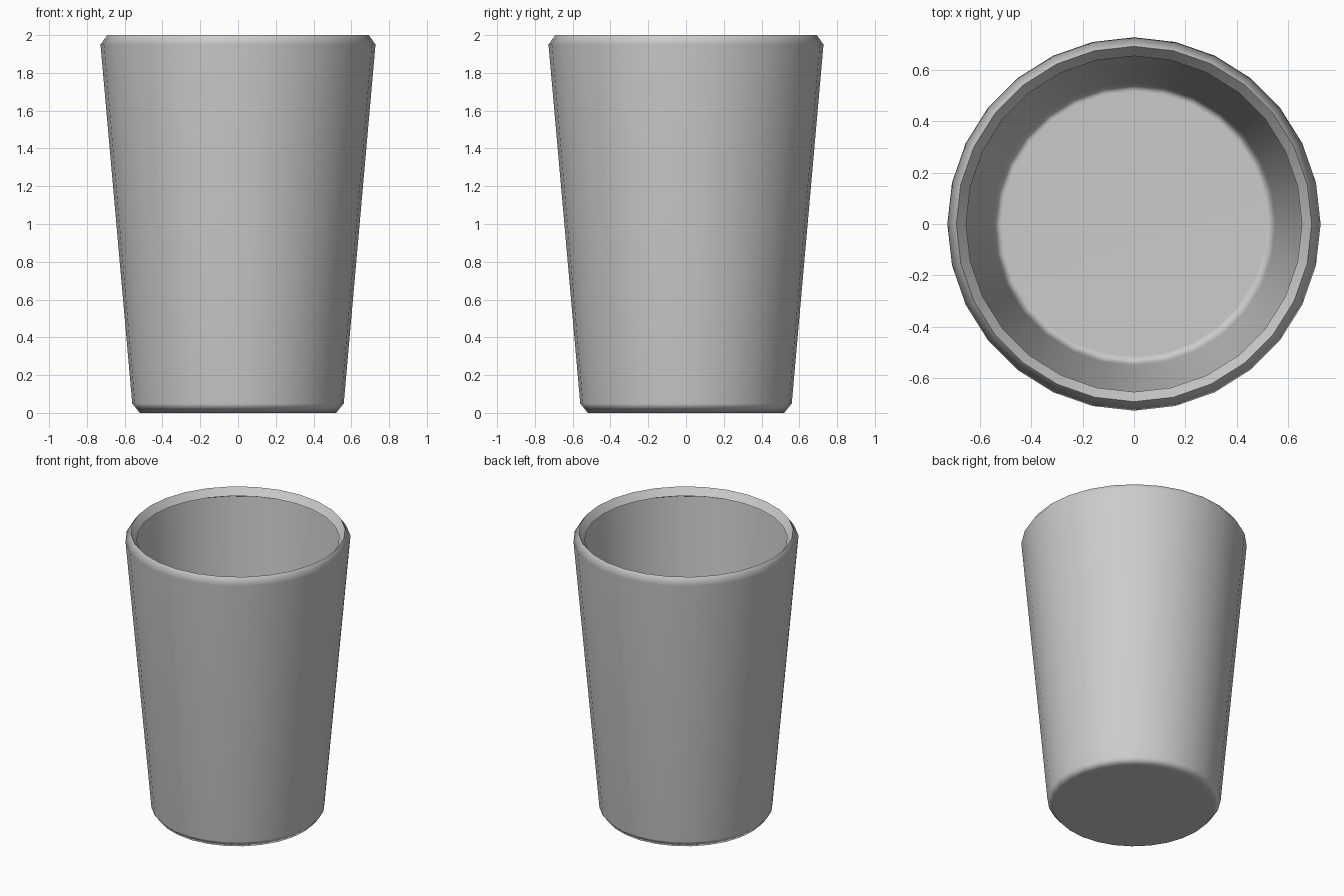
import bpy, bmesh
from math import cos, sin, pi, radians

if "Cube" in bpy.data.objects:
    bpy.data.objects.remove(bpy.data.objects["Cube"])

SIDES = 28


def lathe(name, profile):
    """Revolve (radius, height) points about z and cap both ends."""
    bm = bmesh.new()
    rings = [[bm.verts.new((r * cos(2 * pi * i / SIDES), r * sin(2 * pi * i / SIDES), z))
              for i in range(SIDES)] for r, z in profile]
    for a, b in zip(rings, rings[1:]):
        for i in range(SIDES):
            j = (i + 1) % SIDES
            bm.faces.new((a[i], a[j], b[j], b[i]))
    bm.faces.new(rings[0][::-1])
    bm.faces.new(rings[-1])
    bmesh.ops.recalc_face_normals(bm, faces=bm.faces)
    mesh = bpy.data.meshes.new(name)
    bm.to_mesh(mesh)
    bm.free()
    obj = bpy.data.objects.new(name, mesh)
    bpy.context.collection.objects.link(obj)
    bpy.context.view_layer.objects.active = obj
    obj.select_set(True)
    bpy.ops.object.shade_smooth_by_angle(angle=radians(65))
    # flat floor and base, soft chamfers
    mod = obj.modifiers.new("weighted_normals", 'WEIGHTED_NORMAL')
    mod.keep_sharp = True
    return obj


# thin tapered wall with a chamfered foot and a thick inward rolled rim
outside = [(0.52, 0.0), (0.56, 0.05), (0.728, 1.95)]
rim = [(0.693, 2.0), (0.655, 1.95), (0.716, 1.92)]
inside = [(0.552, 0.055), (0.517, 0.01)]
lathe("tumbler", outside + rim + inside)
